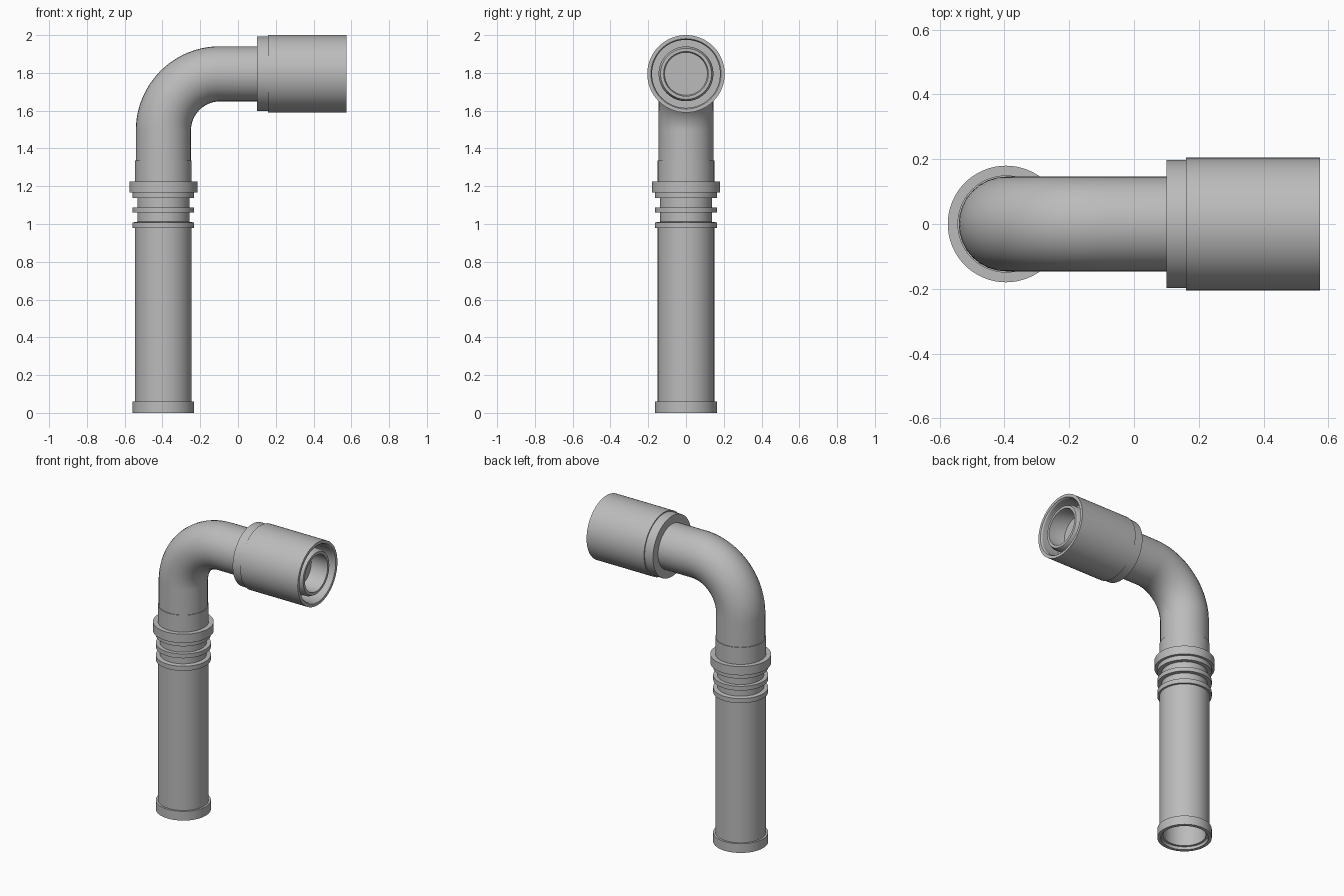
import bpy, bmesh, math
from mathutils import Matrix, Vector

cube = bpy.data.objects.get("Cube")
if cube:
    bpy.data.objects.remove(cube, do_unlink=True)

grey = bpy.data.materials.new("pipe grey")
grey.use_nodes = True
colour = (0.5, 0.5, 0.5, 1)
grey.diffuse_color = colour
grey.node_tree.nodes["Principled BSDF"].inputs["Base Color"].default_value = colour

AXIS_X, AXIS_Z = -0.395, 1.795     # upright pipe axis and side arm axis
BEND = 0.3                         # bend radius of the elbow
SIDES = 64


def finish(ob):
    """Shade smoothly while keeping hard edges, and apply the material."""
    bpy.ops.object.select_all(action="DESELECT")
    ob.select_set(True)
    bpy.context.view_layer.objects.active = ob
    bpy.ops.object.shade_smooth_by_angle(angle=math.radians(30))
    ob.data.materials.clear()
    ob.data.materials.append(grey)


def lathe(name, profile, matrix):
    """Revolve (radius, height) points about the local z axis."""
    bm = bmesh.new()
    verts = [bm.verts.new((r, 0, h)) for r, h in profile]
    edges = [bm.edges.new(pair) for pair in zip(verts, verts[1:])]
    bmesh.ops.spin(bm, geom=verts + edges, cent=(0, 0, 0), axis=(0, 0, 1),
                   angle=math.tau, steps=SIDES, use_duplicate=False)
    bmesh.ops.remove_doubles(bm, verts=bm.verts, dist=0.0001)
    bmesh.ops.recalc_face_normals(bm, faces=bm.faces)
    mesh = bpy.data.meshes.new(name)
    bm.to_mesh(mesh)
    bm.free()
    ob = bpy.data.objects.new(name, mesh)
    bpy.context.collection.objects.link(ob)
    ob.matrix_world = matrix
    finish(ob)


upright = Matrix.Translation((AXIS_X, 0, 0))
sideways = Matrix.Translation((0, 0, AXIS_Z)) @ Matrix.Rotation(math.pi / 2, 4, "Y")

# Upright pipe with foot collar, hollow from below
lathe("upright_pipe", [
    (0, 0.9), (0.128, 0.7), (0.128, 0.02), (0.142, 0.02), (0.142, 0),
    (0.163, 0), (0.163, 0.06), (0.15, 0.06), (0.15, 0.99), (0, 0.99)], upright)

# Grooved neck with two sealing ribs and a wide flange
lathe("grooved_neck", [
    (0, 0.978), (0.163, 0.978), (0.163, 1.008), (0.138, 1.012),
    (0.138, 1.06), (0.163, 1.06), (0.163, 1.088), (0.138, 1.088),
    (0.138, 1.138), (0.163, 1.138), (0.163, 1.168), (0.18, 1.168),
    (0.18, 1.225), (0.15, 1.225), (0.15, 1.335), (0, 1.335)], upright)

# Elbow swept along a quarter circle between two straight runs
corner = Vector((AXIS_X + BEND, 0, AXIS_Z - BEND))
path = [Vector((AXIS_X, 0, 1.3))]
for i in range(25):
    a = math.pi - i / 24 * math.pi / 2
    path.append(corner + BEND * Vector((math.cos(a), 0, math.sin(a))))
path.append(Vector((0.13, 0, AXIS_Z)))
curve = bpy.data.curves.new("elbow", "CURVE")
curve.dimensions = "3D"
curve.bevel_depth = 0.146
curve.bevel_resolution = 14
spline = curve.splines.new("POLY")
spline.points.add(len(path) - 1)
for point, co in zip(spline.points, path):
    point.co = (*co, 1)
elbow = bpy.data.objects.new("elbow", curve)
bpy.context.collection.objects.link(elbow)
bpy.ops.object.select_all(action="DESELECT")
elbow.select_set(True)
bpy.context.view_layer.objects.active = elbow
bpy.ops.object.convert(target="MESH")
finish(bpy.context.view_layer.objects.active)

# Sleeve collar
lathe("sleeve_collar", [
    (0, 0.1), (0.198, 0.1), (0.198, 0.165), (0, 0.165)], sideways)

# Outer sleeve with an open end
lathe("sleeve", [
    (0, 0.16), (0.205, 0.16), (0.205, 0.575), (0.186, 0.575),
    (0.18, 0.565), (0.18, 0.45), (0, 0.45)], sideways)

# Inner spout with a bore tapering to a point
lathe("inner_spout", [
    (0.145, 0.44), (0.145, 0.545), (0.135, 0.565), (0.118, 0.565),
    (0.118, 0.46), (0, 0.2)], sideways)
